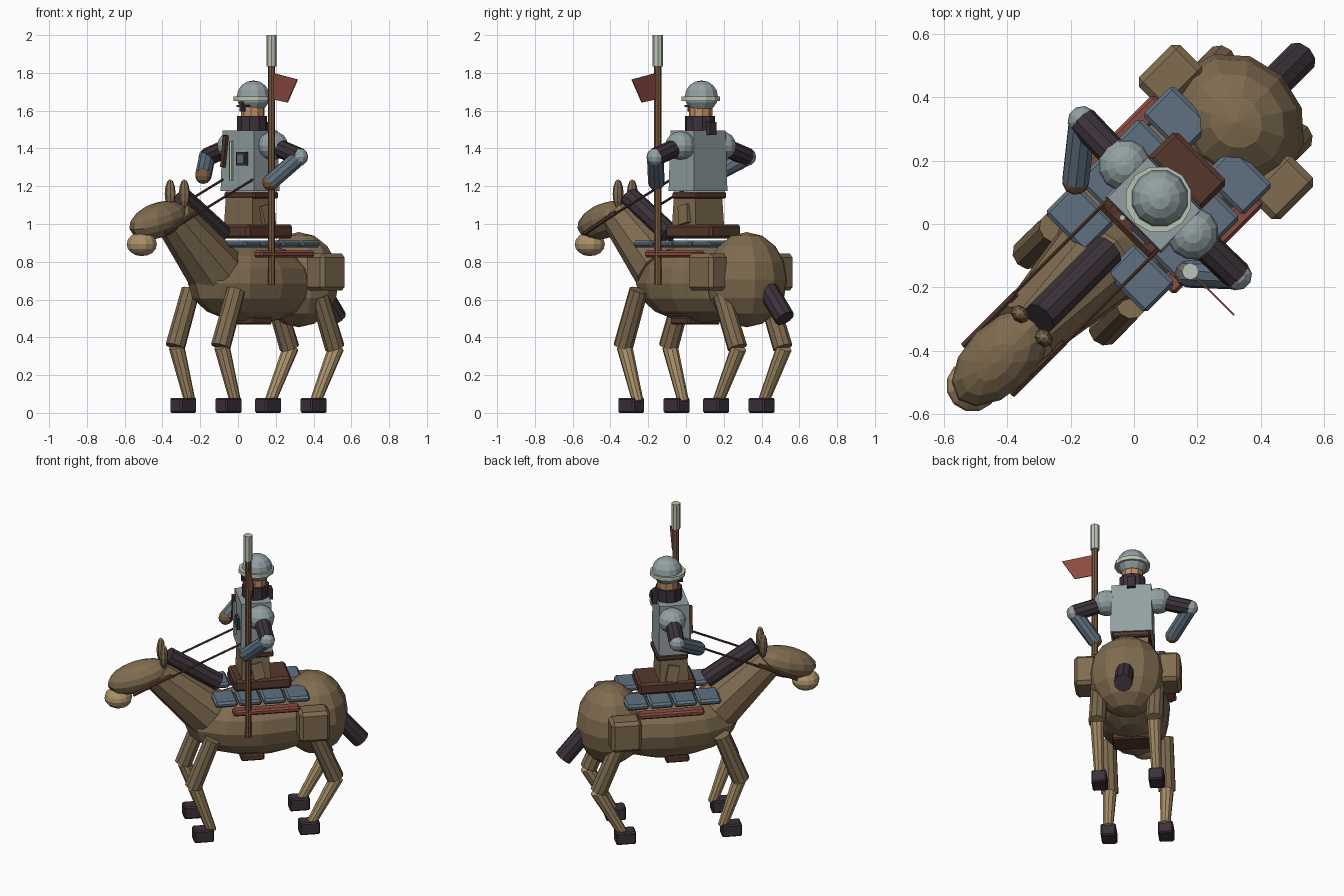
import bpy, bmesh, math
from mathutils import Matrix, Vector

if "Cube" in bpy.data.objects:
    bpy.data.objects.remove(bpy.data.objects["Cube"])

# Built facing -y, with +x on the rider's left; TURN swings everything to the diagonal
TURN = Matrix.Rotation(math.radians(-45), 4, 'Z')


def make_mat(name, hexa):
    m = bpy.data.materials.new(name)
    c = [int(hexa[i:i + 2], 16) / 255 for i in (0, 2, 4)]
    m.diffuse_color = [v / 12.92 if v < 0.04 else ((v + 0.055) / 1.055) ** 2.4 for v in c] + [1]
    m.use_nodes = True
    m.node_tree.nodes["Principled BSDF"].inputs["Base Color"].default_value = m.diffuse_color
    return m


BROWN = make_mat("coat_brown", "806C50")
TAN = make_mat("pale_tan", "AA9169")
DARK = make_mat("dark_plum", "3C323A")
BLUE = make_mat("slate_blue", "5F7180")
RED = make_mat("faded_red", "8A4B40")
LEATHER = make_mat("leather_brown", "56392D")
STEEL = make_mat("grey_steel", "92A0A2")
PALE = make_mat("pale_metal", "BAC5B4")
SKIN = make_mat("skin", "C08C64")
WOOD = make_mat("wood_brown", "78593F")


def finish(name, bm, mat, xf=Matrix.Identity(4)):
    bmesh.ops.transform(bm, matrix=TURN @ xf, verts=bm.verts)
    me = bpy.data.meshes.new(name)
    bm.to_mesh(me)
    bm.free()
    me.materials.append(mat)
    ob = bpy.data.objects.new(name, me)
    bpy.context.collection.objects.link(ob)
    return ob


def ball(name, c, r, mat, tilt=0, seg=12, rings=8):
    bm = bmesh.new()
    bmesh.ops.create_uvsphere(bm, u_segments=seg, v_segments=rings, radius=1)
    xf = Matrix.Translation(c) @ Matrix.Rotation(math.radians(tilt), 4, 'X') @ Matrix.Diagonal((*r, 1))
    return finish(name, bm, mat, xf)


def rod(name, a, b, r1, mat, r2=None, seg=10):
    a, b = Vector(a), Vector(b)
    bm = bmesh.new()
    bmesh.ops.create_cone(bm, cap_ends=True, segments=seg, radius1=r1,
                          radius2=r1 if r2 is None else r2, depth=(b - a).length)
    rot = Vector((0, 0, 1)).rotation_difference(b - a).to_matrix().to_4x4()
    return finish(name, bm, mat, Matrix.Translation((a + b) / 2) @ rot)


def box(name, c, size, mat, bevel=0.0, rot=(0, 0, 0), top=1.0):
    bm = bmesh.new()
    bmesh.ops.create_cube(bm, size=1)
    for v in bm.verts:
        k = top if v.co.z > 0 else 1
        v.co = Vector((v.co.x * size[0] * k, v.co.y * size[1] * k, v.co.z * size[2]))
    if bevel:
        bmesh.ops.bevel(bm, geom=bm.edges[:], offset=bevel, segments=1, affect='EDGES')
    xf = Matrix.Translation(c)
    for ang, ax in zip(rot, 'XYZ'):
        xf = xf @ Matrix.Rotation(math.radians(ang), 4, ax)
    return finish(name, bm, mat, xf)


SIDES = ((1, "left"), (-1, "right"))

# Mount body
ball("barrel", (0, 0.11, 0.685), (0.225, 0.43, 0.21), BROWN)
ball("rump", (0, 0.455, 0.705), (0.23, 0.205, 0.252), BROWN)
rod("neck", (0, -0.18, 0.76), (0, -0.49, 1.04), 0.155, BROWN, 0.105)
rod("mane", (0, -0.12, 0.945), (0, -0.42, 1.14), 0.056, DARK)
rod("tail", (0, 0.58, 0.69), (0, 0.74, 0.5), 0.055, DARK)
ball("head", (0, -0.595, 1.02), (0.11, 0.195, 0.092), BROWN, 15)
ball("muzzle", (0, -0.72, 0.893), (0.083, 0.083, 0.063), TAN)

# Ears and legs
for s, side in SIDES:
    ball(f"ear_{side}", (s * 0.053, -0.455, 1.16), (0.032, 0.026, 0.077), BROWN, seg=8, rings=6)
    for part, hip, knee, foot, hoof, ztop, zk in (
            ("front", -0.184, -0.3, -0.19, -0.24, 0.65, 0.35),
            ("hind", 0.44, 0.555, 0.41, 0.396, 0.62, 0.345)):
        x = s * 0.17
        rod(f"{part}_upper_leg_{side}", (x, hip, ztop), (x, knee, zk), 0.05, BROWN, 0.053)
        rod(f"{part}_lower_leg_{side}", (x, knee + 0.01, zk), (x, foot, 0.06), 0.042, TAN, 0.03)
        box(f"{part}_hoof_{side}", (x, hoof, 0.04), (0.09, 0.12, 0.08), DARK, 0.008)

# Saddle, cloth plates, stripes, bags and girth
box("saddle", (0, 0.13, 0.96), (0.235, 0.345, 0.075), LEATHER, 0.014)
box("girth", (0, 0.07, 0.488), (0.24, 0.14, 0.04), LEATHER, 0.008)
for s, side in SIDES:
    for i in range(4):
        box(f"cloth_plate_{side}_{i + 1}", (s * 0.135, -0.107 + i * 0.145, 0.894),
            (0.18, 0.136, 0.036), BLUE, 0.012)
    box(f"cloth_stripe_{side}", (s * 0.215, 0.13, 0.841), (0.065, 0.4, 0.036), RED, 0.01)
    box(f"saddlebag_{side}", (s * 0.248, 0.41, 0.745), (0.135, 0.185, 0.195), BROWN, 0.02)

# Reins and bridle straps
for s, side in SIDES:
    rod(f"rein_{side}", (s * 0.112, 0.01, 1.24), (s * 0.112, -0.45, 1.04), 0.007, LEATHER, seg=6)
    rod(f"cheek_strap_{side}", (s * 0.108, -0.42, 1.06), (s * 0.108, -0.65, 0.95), 0.012, LEATHER, seg=6)

# Rider torso
box("trousers", (0, 0.09, 1.065), (0.215, 0.175, 0.15), BROWN, top=0.93)
box("belt", (0, 0.1, 1.153), (0.225, 0.19, 0.036), LEATHER, 0.008)
box("breastplate", (0, 0.09, 1.335), (0.25, 0.19, 0.32), STEEL, top=0.94)
for s, side in SIDES:
    box(f"thigh_pocket_{side}", (s * 0.11, 0.1, 1.05), (0.03, 0.07, 0.1), BROWN, rot=(12, s * -8, 0))

# Chest fittings
box("chest_strap", (-0.09, -0.012, 1.385), (0.022, 0.02, 0.17), LEATHER, rot=(0, 8, 0))
rod("chest_whistle", (-0.04, -0.012, 1.23), (-0.04, -0.012, 1.44), 0.01, PALE, seg=6)
box("chest_badge_back", (0.04, -0.01, 1.345), (0.075, 0.016, 0.07), DARK)
box("chest_badge", (0.04, -0.018, 1.345), (0.055, 0.014, 0.05), BLUE)

# Rider head and helmet
rod("scarf", (0, 0.105, 1.49), (0, 0.105, 1.572), 0.08, DARK)
box("scarf_tail", (0, 0.19, 1.505), (0.05, 0.03, 0.07), DARK)
rod("face", (0, 0.11, 1.55), (0, 0.11, 1.67), 0.064, SKIN)
box("nose_guard", (0, 0.035, 1.622), (0.018, 0.03, 0.055), DARK)
box("moustache", (0, 0.04, 1.625), (0.075, 0.03, 0.01), DARK)
rod("helmet_brim", (0, 0.11, 1.65), (0, 0.11, 1.675), 0.106, PALE, seg=12)
ball("helmet_dome", (0, 0.115, 1.675), (0.091, 0.091, 0.085), STEEL)

# Arms
for s, side in SIDES:
    shoulder = Vector((s * 0.152, 0.11, 1.415))
    elbow = Vector((s * 0.345, 0.115, 1.355))
    hand = Vector((0.232, 0.01, 1.22) if s > 0 else (-0.225, -0.035, 1.255))
    ball(f"shoulder_guard_{side}", shoulder, (0.083, 0.083, 0.076), STEEL)
    rod(f"upper_arm_{side}", shoulder, elbow, 0.048, DARK)
    ball(f"elbow_guard_{side}", elbow, (0.047,) * 3, STEEL, seg=10, rings=6)
    rod(f"forearm_{side}", elbow, hand, 0.044, BLUE)
    ball(f"hand_{side}", hand, (0.043,) * 3, WOOD, seg=10, rings=6)

# Lance with pennant
LX, LY = 0.231, 0.02
rod("lance_shaft", (LX, LY, 0.68), (LX, LY, 1.85), 0.019, WOOD, seg=8)
rod("lance_tip", (LX, LY, 1.835), (LX, LY, 2.0), 0.027, PALE, seg=8)
bm = bmesh.new()
flag = bm.faces.new([bm.verts.new((LX + dx, LY - 0.003, z)) for dx, z in
                     ((0.01, 1.66), (0.12, 1.643), (0.195, 1.765), (0.01, 1.8))])
ext = bmesh.ops.extrude_face_region(bm, geom=[flag])
bmesh.ops.translate(bm, vec=(0, 0.006, 0), verts=[v for v in ext["geom"] if isinstance(v, bmesh.types.BMVert)])
bmesh.ops.recalc_face_normals(bm, faces=bm.faces)
finish("pennant", bm, RED)
